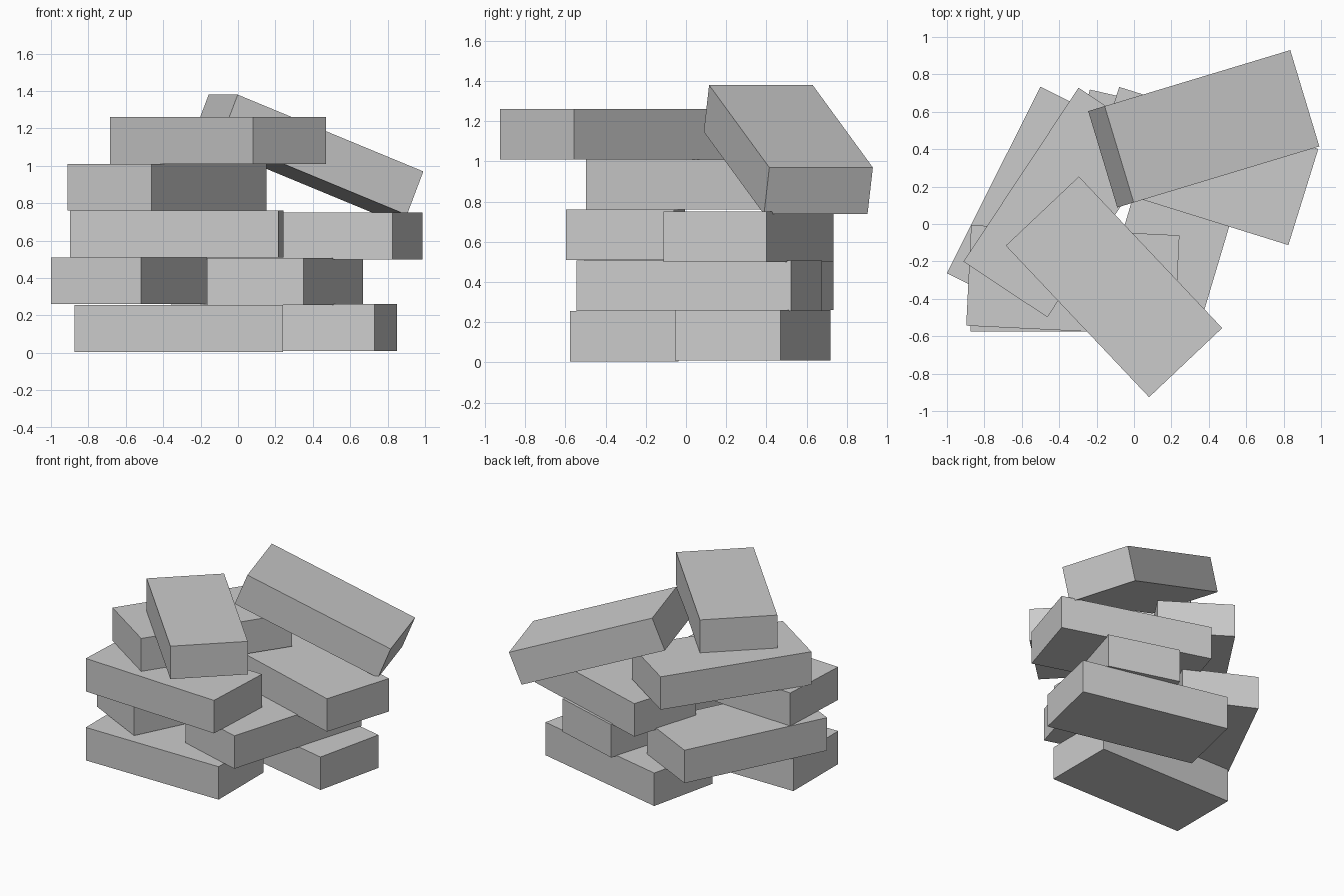
import bpy
from math import radians

cube = bpy.data.objects.get("Cube")
if cube:
    bpy.data.objects.remove(cube, do_unlink=True)

# One plain grey for every brick
grey = bpy.data.materials.new("brick_grey")
grey.use_nodes = True
colour = (0.6, 0.6, 0.6, 1)
grey.diffuse_color = colour
grey.node_tree.nodes["Principled BSDF"].inputs["Base Color"].default_value = colour

SIZE = (1.115, 0.538, 0.25)


def brick(name, centre, yaw, tilt=0):
    """Add a brick turned by yaw, its long axis dipping by tilt (degrees)."""
    bpy.ops.mesh.primitive_cube_add(
        size=1, location=centre, rotation=(0, radians(tilt), radians(yaw)))
    obj = bpy.context.object
    obj.name = name
    obj.scale = SIZE
    obj.data.materials.append(grey)


# Bottom layer
brick("bottom_brick_front", (-0.317, -0.307, 0.13), 0)
brick("bottom_brick_back", (0.247, 0.332, 0.135), -12.9)

# Second layer
brick("second_brick_right", (-0.51, 0.115, 0.385), 63.4)
brick("second_brick_left", (0.252, 0.066, 0.382), 73.4)

# Third layer
brick("third_brick_front", (-0.327, -0.302, 0.635), -2.8)
brick("third_brick_back", (0.373, 0.31, 0.625), -17.3)

# Upper bricks
brick("fourth_brick", (-0.38, 0.115, 0.885), 56.5)
brick("top_brick", (-0.107, -0.336, 1.135), -46.6)
brick("leaning_brick", (0.373, 0.509, 1.059), 16.8, 21.6)
